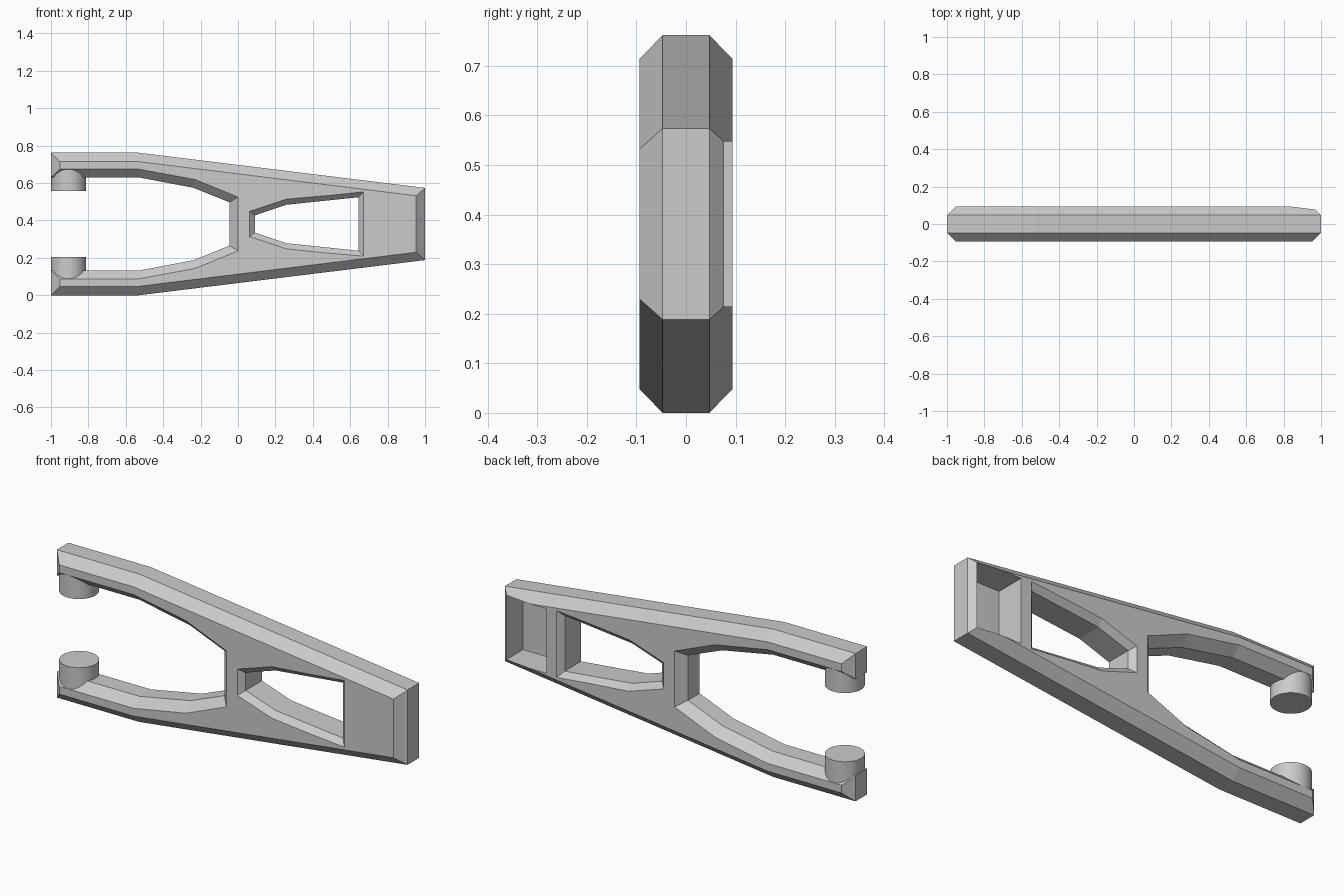
import bpy, bmesh, math

if "Cube" in bpy.data.objects:
    bpy.data.objects.remove(bpy.data.objects["Cube"])

H = 0.762  # overall height; everything mirrors about H / 2

grey = bpy.data.materials.new("plain_grey")
grey.diffuse_color = (0.6, 0.6, 0.6, 1)
grey.use_nodes = True
grey.node_tree.nodes["Principled BSDF"].inputs["Base Color"].default_value = grey.diffuse_color


def mirrored(lower):
    """Close a lower half profile with its upper mirror image."""
    return lower + [(x, H - z) for x, z in reversed(lower)]


def loft(name, layers):
    """Solid through matching xz profiles, each at its own y."""
    bm = bmesh.new()
    rings = [[bm.verts.new((x, y, z)) for x, z in pts] for y, pts in layers]
    n = len(rings[0])
    for a, b in zip(rings, rings[1:]):
        for i in range(n):
            j = (i + 1) % n
            bm.faces.new((a[i], a[j], b[j], b[i]))
    bm.faces.new(rings[0])
    bm.faces.new(rings[-1])
    bmesh.ops.recalc_face_normals(bm, faces=bm.faces)
    mesh = bpy.data.meshes.new(name)
    bm.to_mesh(mesh)
    bm.free()
    mesh.materials.append(grey)
    obj = bpy.data.objects.new(name, mesh)
    bpy.context.collection.objects.link(obj)
    return obj


def cut(target, cutter):
    """Subtract the cutter and remove it."""
    mod = target.modifiers.new("cut", 'BOOLEAN')
    mod.operation = 'DIFFERENCE'
    mod.solver = 'EXACT'
    mod.object = cutter
    bpy.context.view_layer.objects.active = target
    bpy.ops.object.modifier_apply(modifier=mod.name)
    bpy.data.objects.remove(cutter)


# Forked frame with chamfered edges
core = mirrored([(-0.045, 0.265), (-0.24, 0.187), (-0.53, 0.132), (-1, 0.132),
                 (-1, 0), (-0.53, 0), (1, 0.188)])
face = mirrored([(0, 0.237), (-0.23, 0.143), (-0.53, 0.088), (-0.953, 0.088),
                 (-0.953, 0.048), (-0.53, 0.048), (0.953, 0.23)])
frame = loft("forked_frame", [(-0.094, face), (-0.047, core), (0.047, core), (0.094, face)])

# Through window with bevelled rim
inner = mirrored([(0.09, 0.335), (0.26, 0.278), (0.645, 0.238)])
rim = mirrored([(0.062, 0.313), (0.26, 0.248), (0.672, 0.209)])
wide = [(2 * b[0] - a[0], 2 * b[1] - a[1]) for a, b in zip(inner, rim)]
cut(frame, loft("window_cutter", [(-0.122, wide), (-0.066, inner), (0.066, inner), (0.122, wide)]))

# Pocket in the back of the closed end
pocket = mirrored([(0.73, 0.215), (0.97, 0.215)])
cut(frame, loft("pocket_cutter", [(-0.058, pocket), (0.2, pocket)]))

# Round pads on the fork tips
for name, z in (("lower_pad", 0.135), ("upper_pad", H - 0.135)):
    bpy.ops.mesh.primitive_cylinder_add(vertices=40, radius=0.0935, depth=0.138,
                                        location=(-0.906, 0, z))
    pad = bpy.context.object
    pad.name = name
    pad.data.materials.append(grey)
    bpy.ops.object.shade_smooth_by_angle(angle=math.radians(30))
